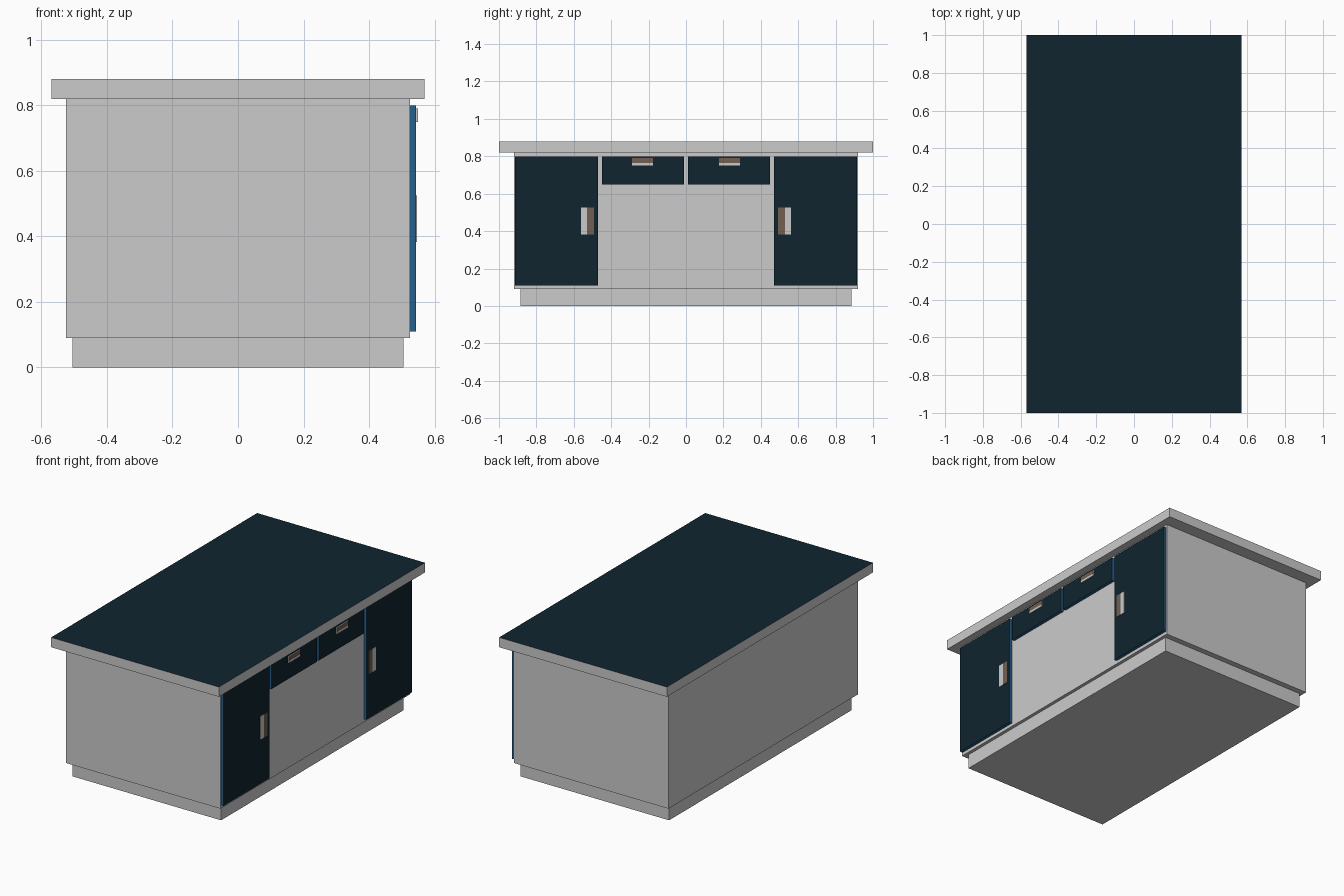
import bpy
import bmesh
from mathutils import Vector

cube = bpy.data.objects.get("Cube")
if cube:
    bpy.data.objects.remove(cube, do_unlink=True)


def material(name, color):
    mat = bpy.data.materials.new(name)
    mat.use_nodes = True
    mat.diffuse_color = (*color, 1)
    mat.node_tree.nodes["Principled BSDF"].inputs["Base Color"].default_value = (*color, 1)
    return mat


grey = material("light grey", (0.6, 0.6, 0.6))
navy = material("dark navy", (0.005, 0.018, 0.028))
blue = material("edge blue", (0.02, 0.115, 0.26))
brown = material("handle brown", (0.17, 0.115, 0.085))


def box(name, xs, ys, zs, side, face=None, direction=None):
    """Box in one colour, with an optional second colour on the face along direction."""
    low, high = (Vector(p) for p in zip(xs, ys, zs))
    bm = bmesh.new()
    bmesh.ops.create_cube(bm, size=1)
    bmesh.ops.scale(bm, vec=high - low, verts=bm.verts)
    bmesh.ops.translate(bm, vec=(low + high) / 2, verts=bm.verts)
    bm.normal_update()
    mesh = bpy.data.meshes.new(name)
    mesh.materials.append(side)
    if face:
        mesh.materials.append(face)
        for f in bm.faces:
            f.material_index = int(f.normal.dot(Vector(direction)) > 0.9)
    bm.to_mesh(mesh)
    bm.free()
    obj = bpy.data.objects.new(name, mesh)
    bpy.context.collection.objects.link(obj)
    return obj


# Carcass
box("plinth", (-0.505, 0.505), (-0.885, 0.885), (0, 0.09), grey)
box("cabinet_body", (-0.525, 0.525), (-0.92, 0.92), (0.09, 0.82), grey)
box("countertop", (-0.57, 0.57), (-1, 1), (0.82, 0.88), grey, navy, (0, 0, 1))

# Doors, drawers and their two-tone handles, mirrored across the middle
front = (0.525, 0.543)
for side, s in (("right", -1), ("left", 1)):
    def span(a, b):
        return sorted((s * a, s * b))

    box(side + "_door", front, span(0.471, 0.915), (0.11, 0.80), blue, navy, (1, 0, 0))
    box(side + "_drawer", front, span(0.01, 0.449), (0.65, 0.80), blue, navy, (1, 0, 0))

    door_x, drawer_x = (0.543, 0.546), (0.543, 0.55)
    box(side + "_door_handle_grip", door_x, span(0.492, 0.528), (0.383, 0.525), brown)
    box(side + "_door_handle_plate", door_x, span(0.528, 0.562), (0.383, 0.525), grey)
    box(side + "_drawer_handle_grip", drawer_x, span(0.177, 0.289), (0.763, 0.79), grey, brown, (1, 0, 0))
    box(side + "_drawer_handle_plate", drawer_x, span(0.177, 0.289), (0.75, 0.763), grey)
